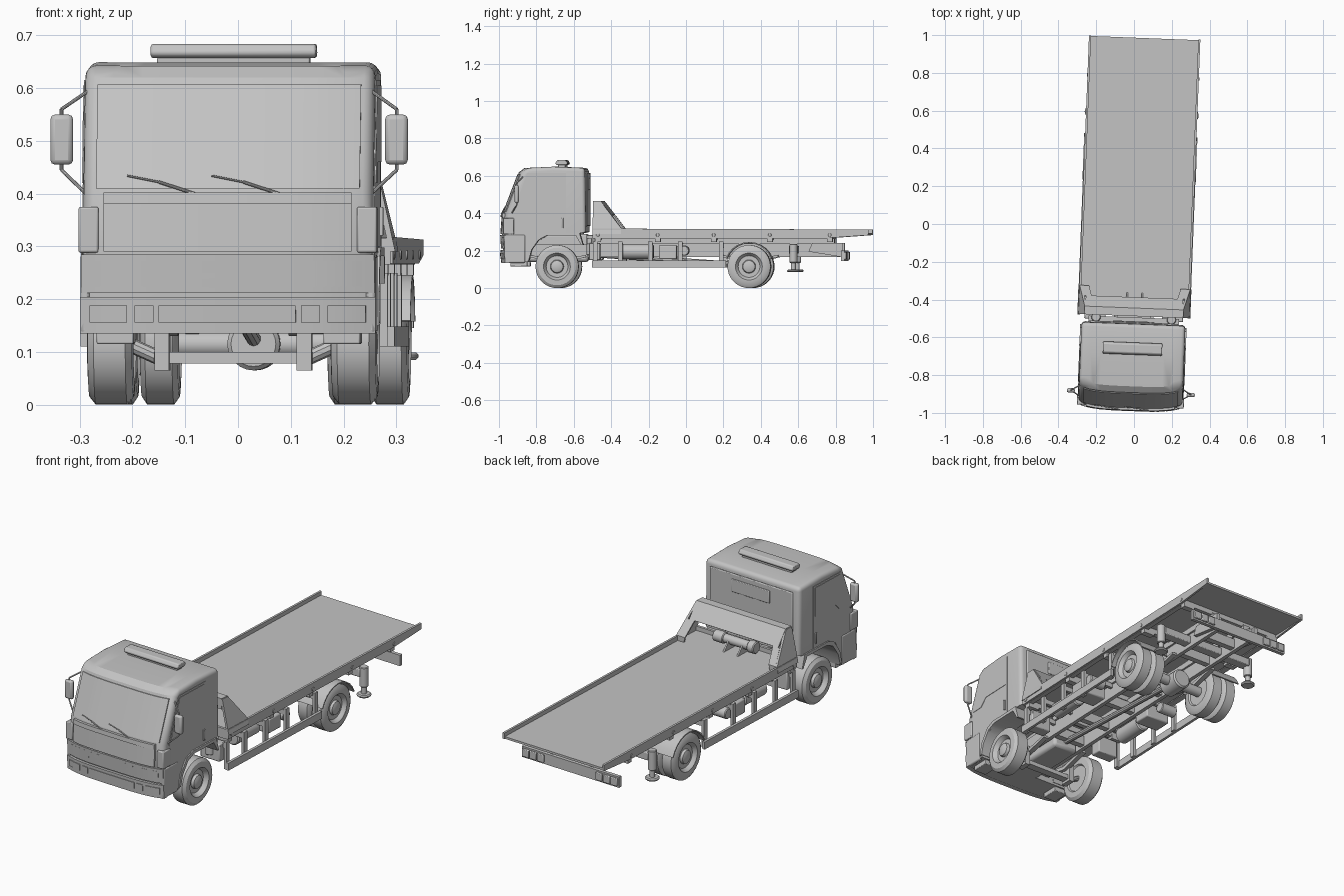
import bpy, bmesh, math
from mathutils import Matrix, Vector

cube = bpy.data.objects.get("Cube")
if cube:
    bpy.data.objects.remove(cube)

TONE = (0.55, 0.55, 0.55, 1)
GREY = bpy.data.materials.new("plain_grey")
GREY.use_nodes = True
GREY.diffuse_color = TONE
GREY.node_tree.nodes["Principled BSDF"].inputs["Base Color"].default_value = TONE

# The truck stands slightly turned about the vertical
PLACE = Matrix.Translation((0.018, 0, 0)) @ Matrix.Rotation(-0.039, 4, 'Z')


def make(name, bm, bevel=0, both=False):
    if both:
        copy = bmesh.ops.duplicate(bm, geom=bm.verts[:] + bm.edges[:] + bm.faces[:])["geom"]
        for v in copy:
            if isinstance(v, bmesh.types.BMVert):
                v.co.x *= -1
    bmesh.ops.recalc_face_normals(bm, faces=bm.faces[:])
    me = bpy.data.meshes.new(name)
    bm.to_mesh(me)
    bm.free()
    me.transform(PLACE)
    me.materials.append(GREY)
    ob = bpy.data.objects.new(name, me)
    bpy.context.collection.objects.link(ob)
    if bevel:
        mod = ob.modifiers.new("bevel", 'BEVEL')
        mod.width, mod.segments = bevel, 2


def box(name, x, y, z, bevel=0, both=False):
    bm = bmesh.new()
    bmesh.ops.create_cube(bm, size=1)
    for v in bm.verts:
        v.co = [a[0] + (c + 0.5) * (a[1] - a[0]) for a, c in zip((x, y, z), v.co)]
    make(name, bm, bevel, both)


def prism(name, yz, x0, x1, bevel=0, both=False, lean=0):
    """Side outline swept across x; lean tips it inward with height."""
    bm = bmesh.new()
    base = bm.faces.new([bm.verts.new((x0, y, z)) for y, z in yz])
    for v in bmesh.ops.extrude_face_region(bm, geom=[base])["geom"]:
        if isinstance(v, bmesh.types.BMVert):
            v.co.x = x1
    for v in bm.verts:
        v.co.x -= lean * (v.co.z - 0.31)
    make(name, bm, bevel, both)


def lathe(name, profile, at, axis='X', both=False, steps=36):
    """Spin (along, radius) points about an axis."""
    bm = bmesh.new()
    vs = [bm.verts.new((t, 0, r)) for t, r in profile]
    es = [bm.edges.new(p) for p in zip(vs, vs[1:])]
    bmesh.ops.spin(bm, geom=vs + es, cent=(0, 0, 0), axis=(1, 0, 0),
                   angle=2 * math.pi, steps=steps, use_duplicate=False)
    bmesh.ops.remove_doubles(bm, verts=bm.verts[:], dist=1e-5)
    turn = {'X': Matrix(), 'Y': Matrix.Rotation(math.pi / 2, 4, 'Z'),
            'Z': Matrix.Rotation(-math.pi / 2, 4, 'Y')}[axis]
    bmesh.ops.transform(bm, matrix=Matrix.Translation(at) @ turn, verts=bm.verts[:])
    make(name, bm, 0, both)


def drum(name, at, axis, half, r, both=False):
    c = r * 0.15
    lathe(name, [(-half, 0), (-half, r - c), (c - half, r), (half - c, r),
                 (half, r - c), (half, 0)], at, axis, both, 24)


def rod(name, p, q, r, both=False):
    bm = bmesh.new()
    p, q = Vector(p), Vector(q)
    d = q - p
    m = Matrix.Translation((p + q) / 2) @ d.to_track_quat('Z', 'Y').to_matrix().to_4x4()
    bmesh.ops.create_cone(bm, cap_ends=True, segments=10, radius1=r, radius2=r,
                          depth=d.length, matrix=m)
    make(name, bm, 0, both)


# Cab front surface, nearly flat and bowed back at the corners
FRONT = [(0.14, -0.972), (0.29, -0.982), (0.4, -0.974), (0.62, -0.89)]


def bow(x):
    return 4.5 * x ** 4


def front_y(x, z):
    for (za, ya), (zb, yb) in zip(FRONT, FRONT[1:]):
        if z <= zb:
            return ya + (z - za) / (zb - za) * (yb - ya) + bow(x)


def panel(name, x0, x1, z0, z1, out, rim=0, sink=0, both=False):
    """Plate that follows the cab front, with an optional sunken middle."""
    bm = bmesh.new()
    n = 10
    rows = [[bm.verts.new((x, front_y(x, z) - out, z))
             for x in [x0 + (x1 - x0) * i / n for i in range(n + 1)]] for z in (z0, z1)]
    for i in range(n):
        bm.faces.new((rows[0][i], rows[0][i + 1], rows[1][i + 1], rows[1][i]))
    if rim:
        bm.normal_update()
        bmesh.ops.inset_region(bm, faces=bm.faces[:], thickness=rim, depth=0)
        bmesh.ops.inset_region(bm, faces=[f for f in bm.faces if all(
            z0 + rim / 2 < v.co.z < z1 - rim / 2 for v in f.verts)], thickness=0.004, depth=-sink)
    skirt = bmesh.ops.extrude_edge_only(bm, edges=[e for e in bm.edges if e.is_boundary])["geom"]
    for v in skirt:
        if isinstance(v, bmesh.types.BMVert):
            v.co.y += out + 0.012
    make(name, bm, 0, both)


# Cab shell: outline lofted across the width, roof and corners rounded
outline = [(y, z) for z, y in FRONT] + [(-0.86, 0.642), (-0.7, 0.649), (-0.53, 0.642), (-0.525, 0.3),
           (-0.57, 0.29), (-0.73, 0.285), (-0.79, 0.25), (-0.82, 0.2), (-0.835, 0.14)]
bm = bmesh.new()
stations = [-0.275 + 0.55 * i / 10 for i in range(11)]
loops = [[bm.verts.new((x, y + (bow(x) if i < 5 else 0), z)) for i, (y, z) in enumerate(outline)]
         for x in stations]
for a, b in zip(loops, loops[1:]):
    for i in range(len(a)):
        j = (i + 1) % len(a)
        bm.faces.new((a[i], a[j], b[j], b[i]))
bm.faces.new(loops[0])
bm.faces.new(loops[-1])
bmesh.ops.recalc_face_normals(bm, faces=bm.faces[:])
corner = [e for e in bm.edges if e.calc_face_angle(0) > 0.6 and min(v.co.z for v in e.verts) > 0.285
          and max(v.co.z for v in e.verts) > 0.31]
bmesh.ops.bevel(bm, geom=corner, offset=0.02, segments=4, profile=0.5, affect='EDGES')
make("cab_shell", bm)

# Cab front
panel("windscreen", -0.25, 0.25, 0.41, 0.607, 0.004, 0.005, 0.004)
panel("front_hatch", -0.235, 0.235, 0.29, 0.402, 0.008)
panel("hatch_upper_lip", -0.235, 0.235, 0.38, 0.402, 0.013)
panel("light_surround", -0.278, 0.278, 0.212, 0.285, 0.009, 0.006, 0.006)
panel("headlight", 0.135, 0.255, 0.224, 0.272, 0.009, 0.007, 0.004, both=True)
panel("grille_bar", -0.122, 0.122, 0.25, 0.272, 0.009)
panel("grille_lower_bar", -0.122, 0.122, 0.222, 0.239, 0.009)
panel("bumper", -0.28, 0.28, 0.135, 0.204, 0.013)
panel("bumper_centre_inset", -0.13, 0.13, 0.156, 0.188, 0.016, 0.004, 0.005)
panel("bumper_fog_light", 0.19, 0.262, 0.156, 0.188, 0.016, 0.004, 0.005, both=True)
panel("bumper_tow_cover", 0.14, 0.176, 0.156, 0.188, 0.016, 0.004, 0.005, both=True)
box("bumper_end", (0.262, 0.28), (-0.96, -0.85), (0.135, 0.285), 0.006, True)
box("corner_deflector", (0.245, 0.283), (-0.967, -0.91), (0.288, 0.375), 0.004, True)
box("cab_step", (0.18, 0.25), (-0.93, -0.84), (0.115, 0.14), 0.003, True)
for x in (-0.19, -0.03):
    ends = [(x + dx, front_y(x + dx, z) - 0.009, z) for dx, z in ((0, 0.434), (0.06, 0.422), (0.14, 0.396))]
    rod("wiper_blade", ends[0], ends[1], 0.002)
    rod("wiper_arm", ends[1], ends[2], 0.003)

# Cab sides and rear wall
prism("door_panel", [(-0.92, 0.3), (-0.912, 0.41), (-0.84, 0.615), (-0.632, 0.615), (-0.632, 0.3),
                     (-0.74, 0.3), (-0.8, 0.27), (-0.835, 0.2), (-0.845, 0.15), (-0.92, 0.15)],
      0.27, 0.277, both=True)
prism("door_window", [(-0.9, 0.42), (-0.835, 0.605), (-0.645, 0.605), (-0.645, 0.46), (-0.8, 0.46),
                      (-0.84, 0.42)], 0.272, 0.279, both=True)
box("door_handle", (0.272, 0.283), (-0.655, -0.645), (0.32, 0.375), 0.002, True)
prism("front_wheel_arch", [(-0.845, 0.15), (-0.83, 0.215), (-0.785, 0.28), (-0.74, 0.298), (-0.56, 0.298),
                           (-0.54, 0.23), (-0.55, 0.23), (-0.58, 0.282), (-0.73, 0.282), (-0.775, 0.262),
                           (-0.815, 0.205), (-0.83, 0.15)], 0.16, 0.282, both=True)
box("rear_cab_panel", (-0.24, 0.24), (-0.53, -0.52), (0.33, 0.615), 0.004)
box("rear_cab_window", (-0.11, 0.11), (-0.524, -0.515), (0.525, 0.59), 0.003)

# Mirrors
box("mirror_head", (0.296, 0.339), (-0.905, -0.882), (0.455, 0.55), 0.009, True)
path = [(0.265, -0.86, 0.597), (0.318, -0.893, 0.56), (0.318, -0.893, 0.445), (0.265, -0.925, 0.395)]
for p, q in zip(path, path[1:]):
    rod("mirror_arm", p, q, 0.0035, True)

# Roof beacon
box("beacon_base", (-0.145, 0.145), (-0.68, -0.64), (0.64, 0.66), 0.004)
prism("beacon_bar", [(-0.685, 0.657), (-0.694, 0.667), (-0.683, 0.684), (-0.637, 0.684), (-0.626, 0.667),
                     (-0.635, 0.657)], -0.157, 0.157, 0.005)

# Wheels: single front, twin rear
AXLE = 0.348
TYRE = [(-0.036, 0), (-0.036, 0.066), (-0.044, 0.072), (-0.042, 0.1), (-0.03, 0.115), (0.03, 0.115),
        (0.042, 0.1), (0.044, 0.072), (0.036, 0.066), (0.022, 0.058), (0.022, 0.036), (0.036, 0.032),
        (0.042, 0.018), (0.042, 0)]
for name, x, y, s in (("front_wheel", 0.231, -0.68, 1), ("rear_inner_wheel", 0.178, AXLE, 0.85),
                      ("rear_outer_wheel", 0.257, AXLE, 0.85)):
    lathe(name, [(t * s, r) for t, r in TYRE], (x, y, 0.115), both=True)
arc = [math.radians(20 + 14 * i) for i in range(11)]
prism("rear_mudguard", [(AXLE + r * math.cos(a), 0.115 + r * math.sin(a))
                        for r, seq in ((0.131, arc), (0.125, arc[::-1])) for a in seq], 0.14, 0.3, both=True)

# Chassis and running gear
box("chassis_rail", (0.085, 0.105), (-0.93, 0.83), (0.165, 0.235), both=True)
box("bed_subframe", (0.075, 0.115), (-0.48, 0.8), (0.235, 0.265), both=True)
for y in (-0.9, -0.5, -0.3, -0.1, 0.12, 0.5, 0.7):
    box("chassis_crossmember", (-0.09, 0.09), (y - 0.015, y + 0.015), (0.175, 0.225))
box("engine_block", (-0.07, 0.07), (-0.86, -0.52), (0.14, 0.29), 0.015)
box("front_axle", (-0.15, 0.15), (-0.7, -0.66), (0.078, 0.1))
rod("steering_knuckle", (0.14, -0.68, 0.088), (0.2, -0.68, 0.115), 0.014, True)
box("axle_bracket", (0.121, 0.149), (-0.71, -0.65), (0.065, 0.17), 0, True)
drum("rear_axle", (0, AXLE, 0.115), 'X', 0.2, 0.025)
drum("differential", (0, AXLE, 0.115), 'Y', 0.06, 0.05)
rod("drive_shaft", (0, -0.52, 0.18), (0, 0.29, 0.125), 0.014)
for y in (-0.68, AXLE):
    prism("leaf_spring", [(y - 0.15, 0.165), (y, 0.13), (y + 0.15, 0.165), (y + 0.15, 0.177), (y, 0.15),
                          (y - 0.15, 0.177)], 0.105, 0.13, both=True)

# Equipment behind the cab and along the sides
box("rear_cab_crossbeam", (-0.24, 0.24), (-0.52, -0.495), (0.235, 0.265))
drum("cab_mount", (0.2, -0.5, 0.23), 'Z', 0.055, 0.025, True)
box("side_guard", (0.284, 0.298), (-0.49, 0.225), (0.11, 0.148), both=True)
for y in (-0.475, -0.34, -0.18, -0.02, 0.2):
    box("guard_post", (0.27, 0.285), (y - 0.012, y + 0.012), (0.11, 0.25), 0, True)
    box("guard_bracket", (0.1, 0.285), (y - 0.008, y + 0.008), (0.215, 0.24), 0, True)
box("front_locker", (0.15, 0.262), (-0.51, -0.45), (0.15, 0.24), 0.005, True)
drum("air_tank", (0.2, -0.25, 0.195), 'Y', 0.085, 0.04, True)
box("battery_box", (0.13, 0.262), (-0.135, -0.04), (0.155, 0.228), 0.006, True)
drum("side_reservoir", (0.22, 0, 0.2), 'X', 0.045, 0.027, True)

# Sliding bed: deck sunk between raised side rails
box("bed_deck", (-0.287, 0.287), (-0.485, 0.985), (0.283, 0.294))
prism("bed_side_rail", [(-0.485, 0.268), (-0.485, 0.318), (0.988, 0.313), (0.988, 0.283), (0.78, 0.268)],
      0.284, 0.295, both=True)
box("bed_lower_flange", (0.262, 0.287), (-0.485, 0.78), (0.266, 0.272), 0, True)
box("bed_front_edge", (-0.29, 0.29), (-0.488, -0.475), (0.266, 0.316))
for y in (-0.46, -0.14, 0.16, 0.46, 0.78):
    box("bed_crossmember", (-0.28, 0.28), (y - 0.012, y + 0.012), (0.258, 0.286))
    box("bed_foot", (0.225, 0.285), (y - 0.015, y + 0.015), (0.245, 0.268), 0, True)
    drum("lashing_point", (0.294, y, 0.284), 'X', 0.004, 0.009, True)

# Headboard: sloped arch with an open middle, and the winch behind it
prism("headboard_gusset", [(-0.488, 0.29), (-0.488, 0.462), (-0.445, 0.462), (-0.335, 0.32), (-0.335, 0.29)],
      0.284, 0.295, both=True, lean=0.22)
prism("headboard_panel", [(-0.488, 0.41), (-0.488, 0.465), (-0.445, 0.465), (-0.388, 0.391), (-0.395, 0.386),
                          (-0.449, 0.457), (-0.48, 0.457), (-0.48, 0.41)], -0.258, 0.258)
prism("headboard_leg", [(-0.388, 0.391), (-0.335, 0.32), (-0.335, 0.29), (-0.343, 0.29), (-0.343, 0.317),
                        (-0.395, 0.386)], 0.245, 0.285, both=True, lean=0.22)
drum("winch_drum", (0, -0.42, 0.335), 'X', 0.08, 0.022)
drum("winch_motor", (0.1, -0.42, 0.335), 'X', 0.03, 0.028)
drum("winch_gearbox", (-0.09, -0.42, 0.335), 'X', 0.02, 0.03)
for x in (-0.04, 0.04):
    prism("winch_bracket", [(-0.45, 0.29), (-0.43, 0.35), (-0.41, 0.35), (-0.36, 0.29)], x - 0.004, x + 0.004)

# Tail gear: support legs, underlift beam and lamp bar
box("leg_crossbeam", (-0.26, 0.26), (0.56, 0.61), (0.185, 0.225), 0.004)
drum("leg_tube", (0.268, 0.585, 0.185), 'Z', 0.05, 0.021, True)
drum("leg_ram", (0.268, 0.585, 0.115), 'Z', 0.03, 0.013, True)
drum("leg_foot", (0.268, 0.585, 0.092), 'Z', 0.007, 0.034, True)
prism("tail_arm", [(0.66, 0.195), (0.68, 0.24), (0.845, 0.24), (0.845, 0.165)], 0.105, 0.125, both=True)
box("lamp_bar", (-0.282, 0.282), (0.84, 0.858), (0.145, 0.2))
for x in (0.17, 0.213, 0.256):
    box("tail_lamp", (x - 0.019, x + 0.019), (0.855, 0.868), (0.153, 0.192), 0.003, True)

# Smooth round parts, keep edges crisp
bpy.ops.object.select_all(action='DESELECT')
for ob in bpy.context.collection.objects:
    if ob.type == 'MESH' and GREY.name in ob.data.materials:
        ob.select_set(True)
        bpy.context.view_layer.objects.active = ob
bpy.ops.object.shade_smooth_by_angle(angle=math.radians(32))
